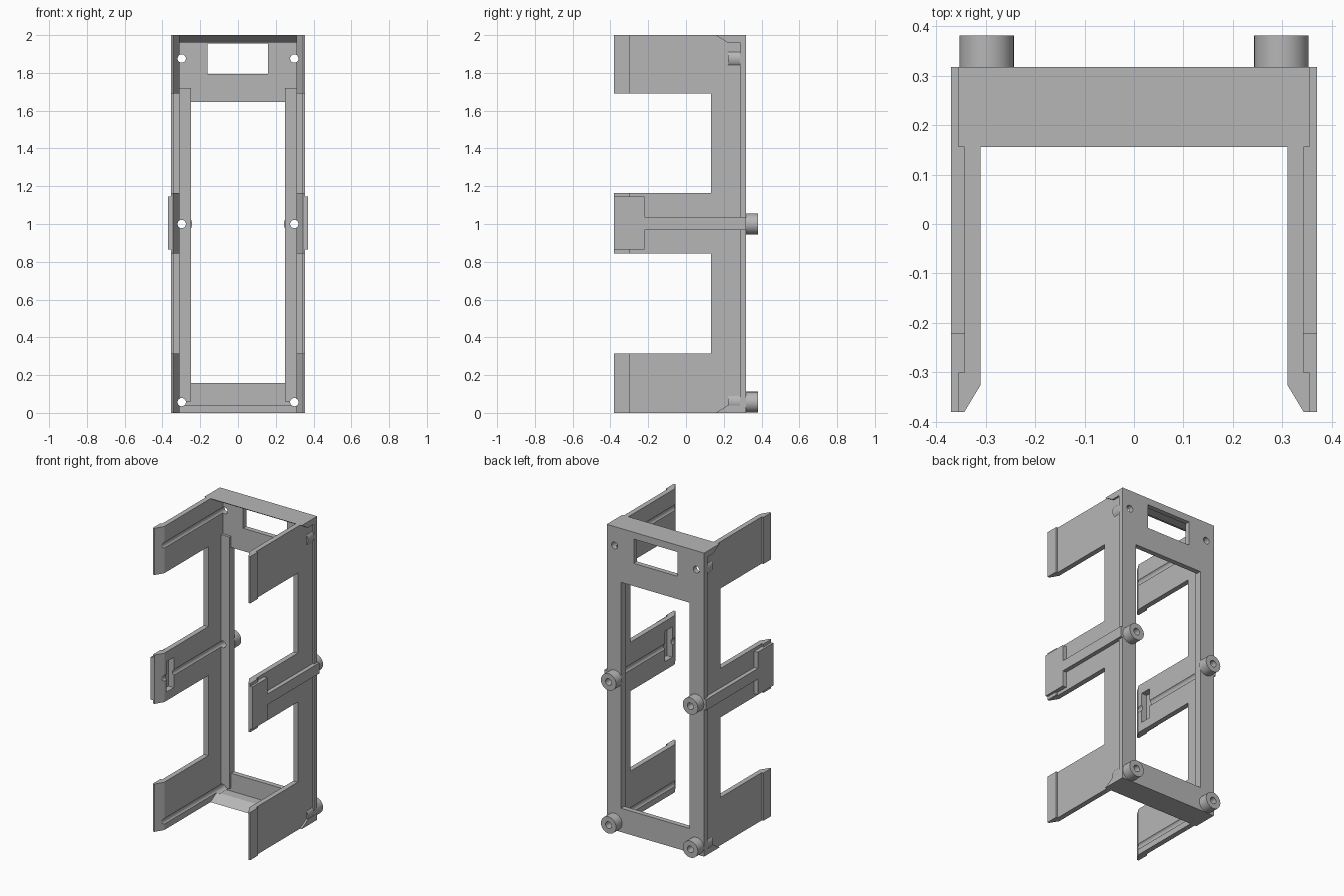
import bpy, bmesh, math
from mathutils import Matrix, Vector

if "Cube" in bpy.data.objects:
    bpy.data.objects.remove(bpy.data.objects["Cube"], do_unlink=True)

grey = bpy.data.materials.new("plain_grey")
grey.use_nodes = True
grey.diffuse_color = (0.47, 0.47, 0.47, 1)
grey.node_tree.nodes["Principled BSDF"].inputs["Base Color"].default_value = grey.diffuse_color

BACK, PANEL = 0.318, 0.285          # rear face and inner face of the back panel
INNER, WALL, OUTER, CLIP = 0.31, 0.343, 0.355, 0.37
HOLE_X, HOLES = 0.298, (0.057, 1.0, 1.876)


def finish(name, bm):
    bmesh.ops.recalc_face_normals(bm, faces=bm.faces)
    mesh = bpy.data.meshes.new(name)
    bm.to_mesh(mesh)
    bm.free()
    mesh.materials.append(grey)
    obj = bpy.data.objects.new(name, mesh)
    bpy.context.collection.objects.link(obj)
    return obj


def prism(bm, points, axis, lo, hi):
    """Extrude a 2D outline along an axis (the outline uses the other two)."""
    def place(p, d):
        co = list(p)
        co.insert(axis, d)
        return co
    rings = [[bm.verts.new(place(p, d)) for p in points] for d in (lo, hi)]
    n = len(points)
    for ring in rings:
        bm.faces.new(ring)
    for i in range(n):
        j = (i + 1) % n
        bm.faces.new((rings[0][i], rings[0][j], rings[1][j], rings[1][i]))


def box(bm, x, y, z):
    prism(bm, [(x[0], y[0]), (x[1], y[0]), (x[1], y[1]), (x[0], y[1])], 2, *z)


def rod(bm, x, z, radius, y0, y1):
    turn = Matrix.Translation((x, (y0 + y1) / 2, z)) @ Matrix.Rotation(math.pi / 2, 4, "X")
    bmesh.ops.create_cone(bm, cap_ends=True, segments=40, radius1=radius,
                          radius2=radius, depth=y1 - y0, matrix=turn)


def sided(name, side, build):
    """Build a part on the +x side, mirrored for the right."""
    bm = bmesh.new()
    build(bm)
    bmesh.ops.scale(bm, vec=(side, 1, 1), verts=bm.verts)
    return finish(("left_" if side > 0 else "right_") + name, bm)


def cut(obj, cutter):
    mod = obj.modifiers.new("cut", "BOOLEAN")
    mod.operation, mod.solver, mod.object = "DIFFERENCE", "EXACT", cutter
    graph = bpy.context.evaluated_depsgraph_get()
    mesh = bpy.data.meshes.new_from_object(obj.evaluated_get(graph))
    obj.modifiers.clear()
    obj.data = mesh


# cutters: screw channels, panel openings and clip pockets
bm = bmesh.new()
for x in (-HOLE_X, HOLE_X):
    for z in HOLES:
        rod(bm, x, z, 0.022, -0.5, 0.5)
channels = finish("screw_channel_cutter", bm)
bm = bmesh.new()
box(bm, (-0.25, 0.25), (0.2, 0.4), (0.157, 1.645))
box(bm, (-0.162, 0.158), (0.2, 0.4), (1.795, 1.955))
openings = finish("opening_cutter", bm)
bm = bmesh.new()
for s in (-1, 1):
    xs = sorted((s * 0.25, s * 0.35))
    box(bm, xs, (-0.3, -0.225), (0.9, 1.1))
pockets = finish("pocket_cutter", bm)
cutters = (channels, openings, pockets)

# back panel
bm = bmesh.new()
box(bm, (-OUTER, OUTER), (PANEL, BACK), (0, 2))
panel = finish("back_panel", bm)
cut(panel, openings)
parts = [panel]

# end caps with a sloped front lip
for name, z0, z1 in (("top_cap", 2, 1.96), ("bottom_cap", 0, 0.04)):
    bm = bmesh.new()
    prism(bm, [(0.156, z0), (0.222, z1), (PANEL, z1), (PANEL, z0)], 0, -OUTER, OUTER)
    parts.append(finish(name, bm))


def side_frame(bm):
    # wall outline with three arms reaching forward
    tip, root = -0.3, 0.133
    outline = [(PANEL, 0), (tip, 0), (tip, 0.315), (root, 0.315), (root, 0.843),
               (tip, 0.843), (tip, 1.165), (root, 1.165), (root, 1.692),
               (tip, 1.692), (tip, 2), (PANEL, 2)]
    prism(bm, outline, 0, INNER, WALL)


def arm_tips(bm):
    # bevelled tips with an outer lip
    tip = [(INNER, -0.3), (INNER, -0.325), (WALL, -0.38), (OUTER, -0.38), (OUTER, -0.3)]
    for z0, z1 in ((0, 0.315), (0.843, 1.165), (1.692, 2)):
        prism(bm, tip, 2, z0, z1)


def clip_plate(bm):
    # raised T-shaped clip outside the middle arm
    shape = [(-0.38, 0.865), (-0.22, 0.865), (-0.22, 0.968), (BACK, 0.968),
             (BACK, 1.038), (-0.22, 1.038), (-0.22, 1.145), (-0.38, 1.145)]
    prism(bm, shape, 0, WALL, CLIP)


def inner_rail(bm):
    box(bm, (0.25, INNER), (0.268, PANEL), (0.06, 1.72))


def feet(bm):
    for z in HOLES[:2]:
        rod(bm, HOLE_X, z, 0.055, BACK, 0.381)


def screw_bulges(bm):
    # part of each screw boss showing outside the wall
    for z in (HOLES[0], HOLES[2]):
        rod(bm, HOLE_X, z, 0.056, 0.222, PANEL)
    cutgeo = bm.verts[:] + bm.edges[:] + bm.faces[:]
    res = bmesh.ops.bisect_plane(bm, geom=cutgeo, plane_co=Vector((0.335, 0, 0)),
                                 plane_no=Vector((1, 0, 0)), clear_inner=True)
    edges = [g for g in res["geom_cut"] if isinstance(g, bmesh.types.BMEdge)]
    bmesh.ops.holes_fill(bm, edges=edges)


for s in (1, -1):
    frame = sided("side_frame", s, side_frame)
    clip = sided("clip_plate", s, clip_plate)
    for obj in (frame, clip):
        cut(obj, pockets)
    parts += [frame, clip]
    for name, build in (("arm_tips", arm_tips), ("inner_rail", inner_rail), ("feet", feet)):
        parts.append(sided(name, s, build))
    sided("screw_bulges", s, screw_bulges)

# screw channels run through everything
for obj in parts:
    cut(obj, channels)
for obj in cutters:
    bpy.data.objects.remove(obj, do_unlink=True)

# smooth the round parts, keep edges sharp
for obj in bpy.context.collection.objects:
    if obj.type == "MESH" and grey.name in obj.data.materials:
        obj.data.shade_smooth()
        obj.data.set_sharp_from_angle(angle=math.radians(30))
